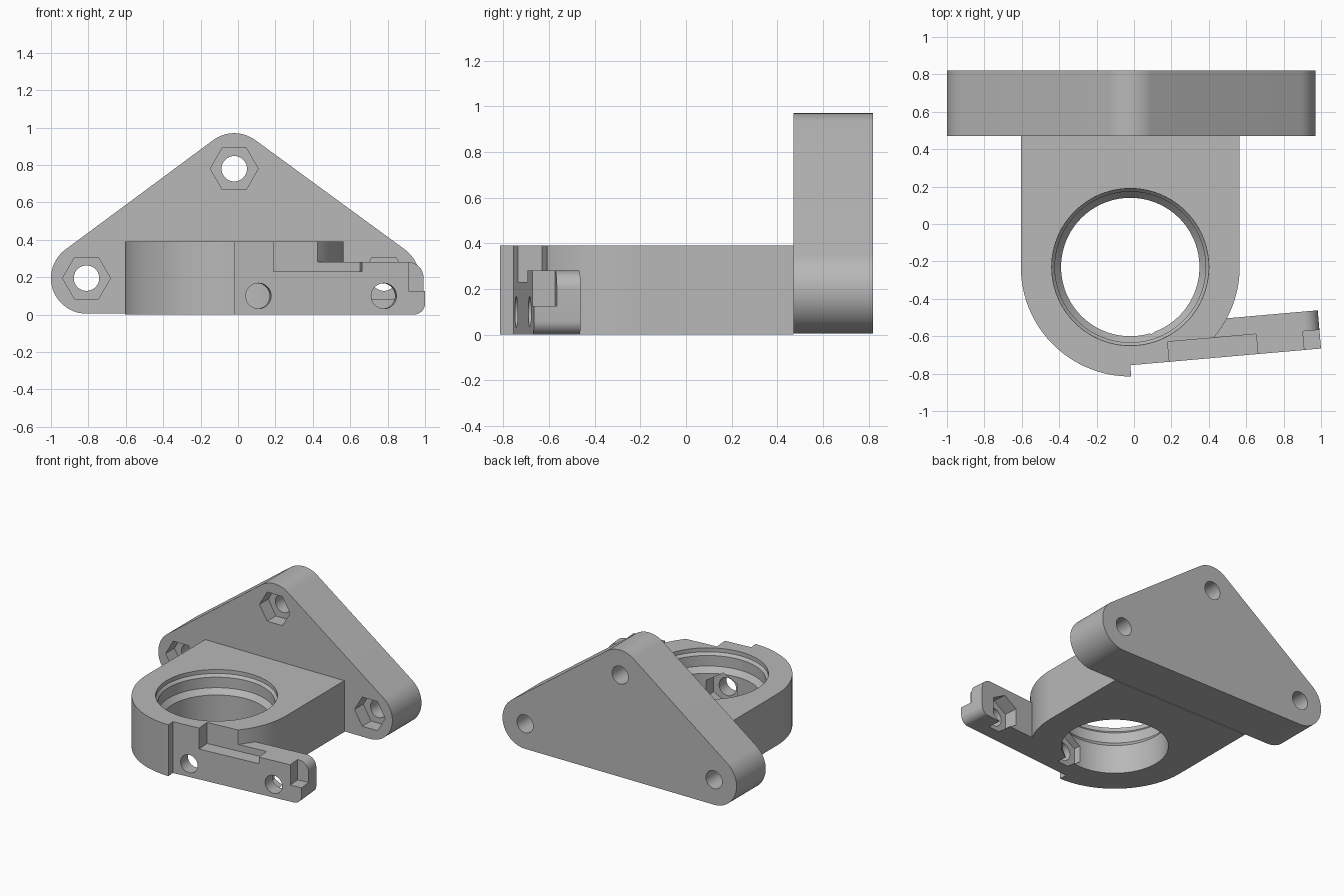
import bpy, bmesh
from math import radians, cos, sin, atan2, pi
from mathutils import Matrix

cube = bpy.data.objects.get("Cube")
if cube:
    bpy.data.objects.remove(cube, do_unlink=True)

grey = bpy.data.materials.new("light_grey")
grey.use_nodes = True
colour = (0.48, 0.48, 0.48, 1)
grey.diffuse_color = colour
grey.node_tree.nodes["Principled BSDF"].inputs["Base Color"].default_value = colour

# Frames: profiles drawn in plan, in elevation, or along the slanted arm
PLAN = Matrix.Identity(4)
FRONT = Matrix(((1, 0, 0, 0), (0, 0, 1, 0), (0, 1, 0, 0), (0, 0, 0, 1)))
ARM = Matrix.Translation((-0.02, -0.755, 0)) @ Matrix.Rotation(radians(5), 4, 'Z') @ FRONT


def arc(cx, cy, r, start, end, steps=24):
    return [(cx + r * cos(start + (end - start) * i / steps),
             cy + r * sin(start + (end - start) * i / steps)) for i in range(steps + 1)]


def ring(cx, cy, r, sides=40, turn=0.0):
    return arc(cx, cy, r, turn, turn + 2 * pi, sides)[:-1]


def rect(x0, y0, x1, y1):
    return [(x0, y0), (x1, y0), (x1, y1), (x0, y1)]


def loft(name, layers, frame):
    """Solid through equal-length outlines, each given with its depth."""
    bm = bmesh.new()
    rows = [[bm.verts.new((x, y, d)) for x, y in pts] for pts, d in layers]
    n = len(rows[0])
    for a, b in zip(rows, rows[1:]):
        for i in range(n):
            j = (i + 1) % n
            bm.faces.new((a[i], a[j], b[j], b[i]))
    bm.faces.new(rows[0][::-1])
    bm.faces.new(rows[-1])
    bm.transform(frame)
    bmesh.ops.recalc_face_normals(bm, faces=bm.faces)
    mesh = bpy.data.meshes.new(name)
    bm.to_mesh(mesh)
    bm.free()
    mesh.materials.append(grey)
    obj = bpy.data.objects.new(name, mesh)
    bpy.context.collection.objects.link(obj)
    return obj


def prism(name, pts, d0, d1, frame):
    return loft(name, [(pts, d0), (pts, d1)], frame)


def combine(target, tool, operation='DIFFERENCE'):
    tool.hide_render = True
    mod = target.modifiers.new("combine", 'BOOLEAN')
    mod.operation, mod.solver, mod.object = operation, 'EXACT', tool
    bpy.context.view_layer.objects.active = target
    bpy.ops.object.modifier_apply(modifier=mod.name)
    bpy.data.objects.remove(tool, do_unlink=True)


# Rounded triangular mounting plate
right, top, left = (0.78, 0.195), (-0.02, 0.78), (-0.81, 0.195)
R = 0.19
a_right = atan2(top[1] - right[1], top[0] - right[0]) - pi / 2
a_left = atan2(left[1] - top[1], left[0] - top[0]) + 1.5 * pi
outline = (arc(*right, R, -pi / 2, a_right) + arc(*top, R, a_right, a_left)
           + arc(*left, R, a_left, 1.5 * pi))
plate = prism("mounting_plate", outline, 0.47, 0.82, FRONT)
# Bolt holes with hexagonal nut pockets on the front
for x, z in (right, top, left):
    combine(plate, prism("bolt_hole", ring(x, z, 0.068), 0.3, 1, FRONT))
    combine(plate, prism("nut_pocket", ring(x, z, 0.128, 6), 0.3, 0.575, FRONT))

# Round-nosed holder body
cx, cy = -0.02, -0.23
nose = arc(cx, cy, 0.585, pi, 2 * pi, 64)
body = prism("holder_body", [(-0.605, 0.47)] + nose + [(0.565, 0.47)], 0, 0.39, PLAN)

# Slanted clamp arm with rounded end
end = 1.024
arm_side = ([(0.15, 0)] + arc(end - 0.06, 0.06, 0.06, -pi / 2, 0, 10)
            + arc(end - 0.08, 0.2, 0.08, 0, pi / 2, 12) + [(0.15, 0.28)])
combine(body, prism("clamp_arm", arm_side, -0.1, 0.205, ARM), 'UNION')

# Flat clamp face, top recess and end notch
combine(body, prism("face_cut", rect(0, -0.2, 1.3, 0.6), -0.4, 0, ARM))
combine(body, prism("recess_cut", rect(0.21, 0.23, 0.685, 0.6), -0.2, 0.107, ARM))
combine(body, prism("notch_cut", rect(0.935, 0.125, 1.3, 0.6), -0.2, 0.1, ARM))

# Stepped bore
steps = ((0.37, -0.1), (0.37, 0.22), (0.403, 0.26), (0.403, 0.34), (0.42, 0.36), (0.42, 0.5))
combine(body, loft("bore", [(ring(cx, cy, r, 96), z) for r, z in steps], PLAN))

# Clamp screw holes with nut traps open to the back
for u in (0.13, 0.803):
    combine(body, prism("screw_hole", ring(u, 0.1, 0.068), -0.2, 0.32, ARM))
    combine(body, prism("nut_trap", ring(u, 0.1, 0.128, 6, pi / 2), 0.1, 0.32, ARM))

# Smooth curved faces, sharp edges
bpy.ops.object.select_all(action='DESELECT')
for obj in (plate, body):
    obj.select_set(True)
bpy.context.view_layer.objects.active = body
bpy.ops.object.shade_smooth_by_angle(angle=radians(25))
